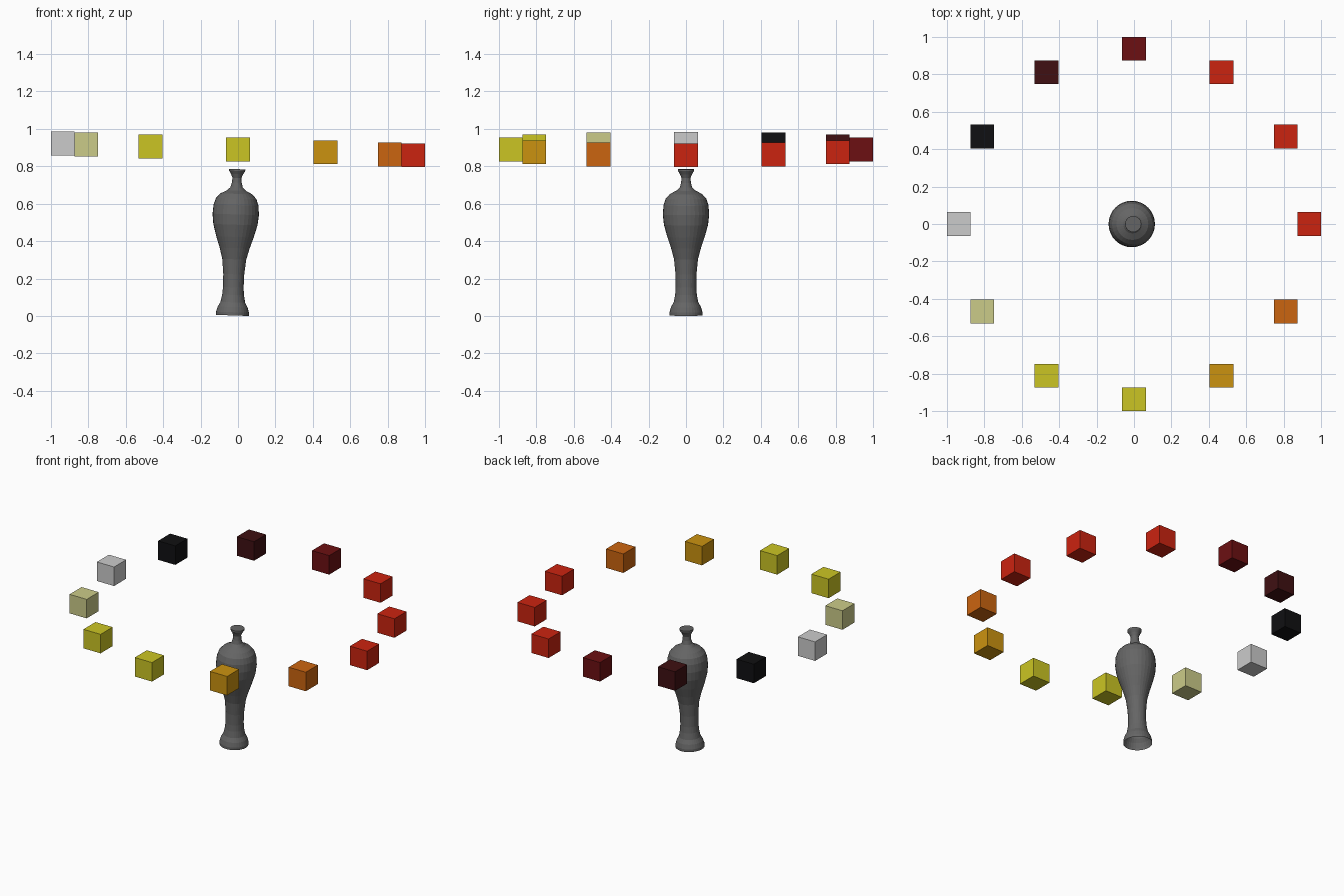
import bpy, bmesh, math
from mathutils import Matrix

cube = bpy.data.objects.get("Cube")
if cube:
    bpy.data.objects.remove(cube, do_unlink=True)

TILT = math.radians(1.9)      # whole arrangement leans slightly towards +x
RING_RADIUS = 0.9365
RING_HEIGHT = 0.89
CUBE_SIZE = 0.127
SIDES = 32


def material(name, r, g, b):
    m = bpy.data.materials.new(name)
    m.use_nodes = True
    m.diffuse_color = (r, g, b, 1)
    m.node_tree.nodes["Principled BSDF"].inputs["Base Color"].default_value = (r, g, b, 1)
    return m


def add_object(name, bm, mat):
    mesh = bpy.data.meshes.new(name)
    bm.to_mesh(mesh)
    bm.free()
    mesh.materials.append(mat)
    obj = bpy.data.objects.new(name, mesh)
    bpy.context.collection.objects.link(obj)
    return obj


red = material("red", 0.6, 0.017, 0.005)
dark_red = material("dark red", 0.15, 0.005, 0.006)
maroon = material("maroon", 0.05, 0.005, 0.006)
black = material("black", 0.005, 0.005, 0.006)
pale_grey = material("pale grey", 0.6, 0.6, 0.6)
khaki = material("khaki", 0.6, 0.6, 0.25)
yellow = material("yellow", 0.6, 0.56, 0.017)
amber = material("amber", 0.6, 0.29, 0.005)
orange = material("orange", 0.6, 0.13, 0.005)
stone = material("stone grey", 0.13, 0.13, 0.13)

# Floating cubes, counter-clockwise from the model's left
ring = [red, red, red, dark_red, maroon, black,
        pale_grey, khaki, yellow, yellow, amber, orange]
for i, mat in enumerate(ring):
    angle = math.tau * i / len(ring)
    bm = bmesh.new()
    bmesh.ops.create_cube(bm, size=CUBE_SIZE)
    block = add_object(f"floating_cube_{i + 1}", bm, mat)
    x = RING_RADIUS * math.cos(angle)
    block.location = (x, RING_RADIUS * math.sin(angle), RING_HEIGHT - x * math.tan(TILT))

# Vase: lathed profile (radius, height), open underneath, closed at the lip
profile = [(0.088, 0.0), (0.088, 0.017), (0.08, 0.045), (0.066, 0.07), (0.058, 0.11),
           (0.055, 0.15), (0.056, 0.22), (0.064, 0.3), (0.08, 0.36), (0.1, 0.42),
           (0.118, 0.485), (0.124, 0.54), (0.12, 0.59), (0.108, 0.625), (0.085, 0.65),
           (0.05, 0.668), (0.033, 0.685), (0.026, 0.71), (0.024, 0.735),
           (0.032, 0.755), (0.043, 0.773), (0.043, 0.782)]
bm = bmesh.new()
rings = [[bm.verts.new((r * math.cos(math.tau * k / SIDES), r * math.sin(math.tau * k / SIDES), z))
          for k in range(SIDES)] for r, z in profile]
for low, high in zip(rings, rings[1:]):
    for k in range(SIDES):
        n = (k + 1) % SIDES
        bm.faces.new((low[k], low[n], high[n], high[k]))
bm.faces.new(rings[-1])
vase = add_object("vase", bm, stone)
vase.matrix_world = Matrix.Translation((-0.03, 0, 0.003)) @ Matrix.Rotation(TILT, 4, "Y")
